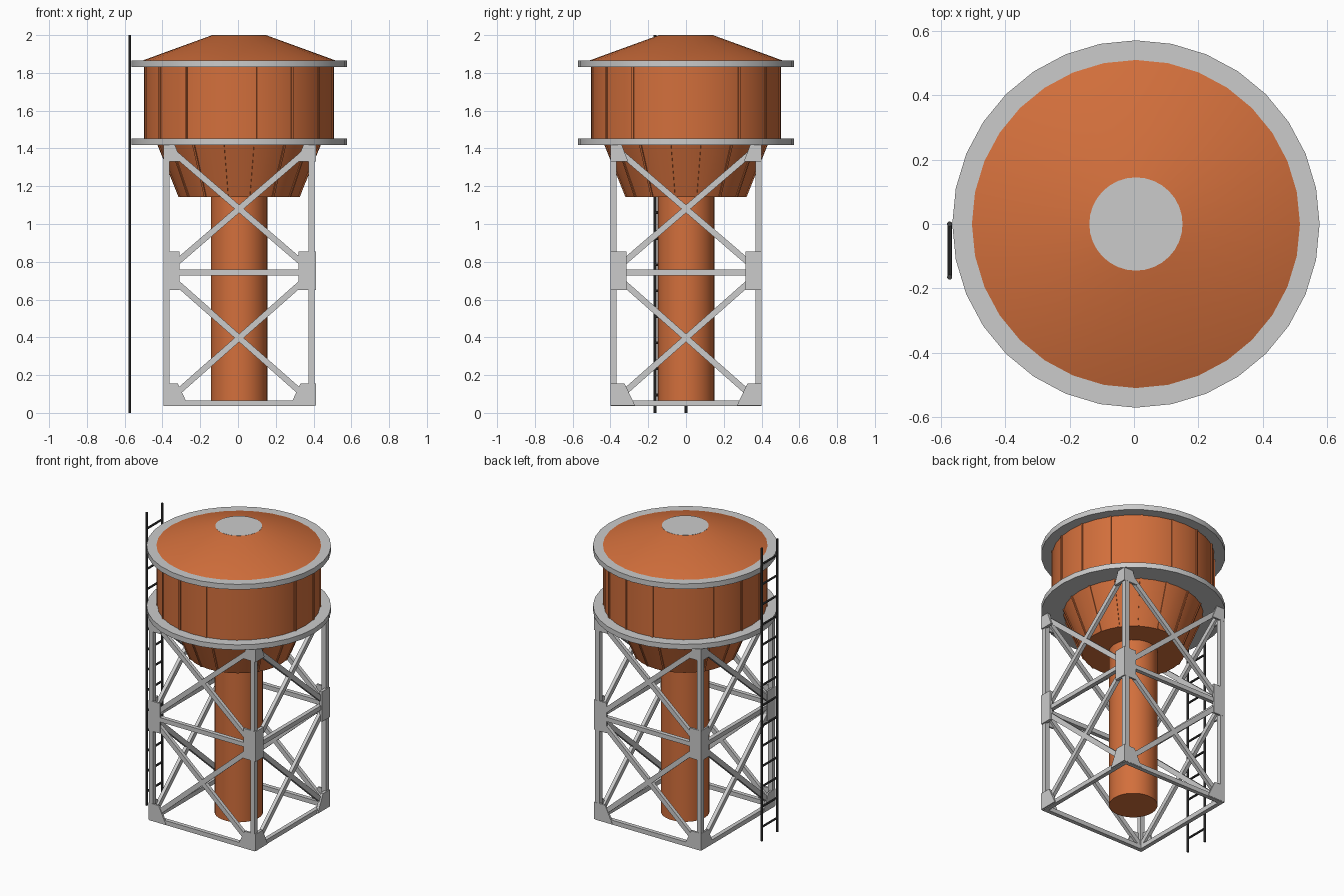
import bpy, bmesh, math
from mathutils import Vector, Matrix

if "Cube" in bpy.data.objects:
    bpy.data.objects.remove(bpy.data.objects["Cube"])

CX = 0.006   # tower axis sits slightly right of the ladder-inclusive centre


def material(name, rgb):
    m = bpy.data.materials.new(name)
    m.diffuse_color = (*rgb, 1)
    m.use_nodes = True
    m.node_tree.nodes["Principled BSDF"].inputs["Base Color"].default_value = m.diffuse_color
    return m


ORANGE = material("orange_paint", (0.65, 0.16, 0.045))
DARK = material("dark_steel", (0.05, 0.05, 0.05))


def finish(name, bm, mat=None, smooth=False):
    bmesh.ops.recalc_face_normals(bm, faces=bm.faces)
    me = bpy.data.meshes.new(name)
    bm.to_mesh(me)
    bm.free()
    ob = bpy.data.objects.new(name, me)
    bpy.context.collection.objects.link(ob)
    if mat:
        me.materials.append(mat)
    if smooth:
        bpy.ops.object.select_all(action='DESELECT')
        ob.select_set(True)
        bpy.context.view_layer.objects.active = ob
        bpy.ops.object.shade_smooth_by_angle(angle=math.radians(30))
    return ob


def lathe(name, profile, mat=None, closed=False, n=32):
    """Revolve (radius, z) points around the tower axis."""
    bm = bmesh.new()
    rings = [[bm.verts.new((CX + r * math.cos(2 * math.pi * i / n),
                            r * math.sin(2 * math.pi * i / n), z))
              for i in range(n)] for r, z in profile]
    pairs = list(zip(rings, rings[1:]))
    if closed:
        pairs.append((rings[-1], rings[0]))
    else:
        bm.faces.new(rings[0])
        bm.faces.new(rings[-1])
    for a, b in pairs:
        for i in range(n):
            j = (i + 1) % n
            bm.faces.new((a[i], a[j], b[j], b[i]))
    return finish(name, bm, mat, True)


def bar(bm, a, b, width, depth, normal):
    """Box from a to b; depth is measured along normal."""
    a, b, nrm = Vector(a), Vector(b), Vector(normal)
    d = (b - a).normalized()
    side = d.cross(nrm).normalized()
    rot = Matrix((side, nrm, d)).transposed().to_4x4()
    bmesh.ops.create_cube(bm, size=1, matrix=Matrix.Translation((a + b) / 2) @ rot
                          @ Matrix.Diagonal((width, depth, (b - a).length, 1)))


def plate(bm, pts, y0, y1):
    """Extruded (x, z) polygon between two y planes."""
    lo = [bm.verts.new((x, y0, z)) for x, z in pts]
    hi = [bm.verts.new((x, y1, z)) for x, z in pts]
    bm.faces.new(lo)
    bm.faces.new(hi)
    for i in range(len(pts)):
        j = (i + 1) % len(pts)
        bm.faces.new((lo[i], lo[j], hi[j], hi[i]))


# Tank, roof and central pipe
lathe("tank", [(0.32, 1.142), (0.437, 1.43), (0.503, 1.43), (0.503, 1.85)], ORANGE)
lathe("roof", [(0.51, 1.85), (0.51, 1.866), (0.145, 1.999)], ORANGE)
lathe("roof_cap", [(0.145, 1.99), (0.145, 2.0)])
lathe("pipe", [(0.15, 0.045), (0.15, 1.15)], ORANGE)

# Rings above and below the tank wall
for name, z0, z1 in (("lower_ring", 1.418, 1.453), ("upper_ring", 1.83, 1.866)):
    lathe(name, [(0.42, z0), (0.571, z0), (0.571, z1), (0.42, z1)], closed=True)

# Vertical seams on wall and funnel
bm = bmesh.new()
for k in range(16):
    t = 2 * math.pi * (k + 0.5) / 16
    c, s = math.cos(t), math.sin(t)
    bar(bm, (CX + 0.503 * c, 0.503 * s, 1.44), (CX + 0.503 * c, 0.503 * s, 1.84),
        0.012, 0.012, (c, s, 0))
    nrm = Vector((c * 0.288, s * 0.288, -0.117)).normalized()
    bar(bm, (CX + 0.32 * c, 0.32 * s, 1.144), (CX + 0.437 * c, 0.437 * s, 1.432),
        0.012, 0.012, nrm)
finish("tank_seams", bm, ORANGE)


# Four sides of the frame, each built as the front side and turned
H = 0.40                    # half width of the frame
LEVELS = (0.051, 0.743, 1.418)
braces, gussets = bmesh.new(), bmesh.new()
y = -H + 0.015
for k in range(4):
    side, gus = bmesh.new(), bmesh.new()
    for z in LEVELS[:2]:
        bar(side, (-H + 0.01, y, z), (H - 0.01, y, z), 0.03, 0.028, (0, -1, 0))
    for z0, z1 in zip(LEVELS, LEVELS[1:]):
        for sx in (-1, 1):
            bar(side, (-sx * 0.375, y, z0 + 0.015), (sx * 0.375, y, z1 - 0.015),
                0.032, 0.024, (0, -1, 0))
    # gusset plates at the foot, middle and head of each leg
    for sx in (-1, 1):
        for pts in ([(0, 0.04), (0.13, 0.04), (0.075, 0.155), (0, 0.155)],
                    [(0, 0.65), (0.085, 0.65), (0.085, 0.855), (0, 0.855)],
                    [(0, 1.33), (0.095, 1.33), (0.06, 1.418), (0, 1.418)]):
            out = 0.008 if k == 1 else 0.001
            plate(gus, [(sx * (H - u), z) for u, z in pts], -H - out, -H + 0.012)
    spin = Matrix.Translation((CX, 0, 0)) @ Matrix.Rotation(k * math.pi / 2, 4, 'Z')
    for src, dst in ((side, braces), (gus, gussets)):
        src.transform(spin)
        tmp = bpy.data.meshes.new("tmp")
        src.to_mesh(tmp)
        dst.from_mesh(tmp)
        src.free()
        bpy.data.meshes.remove(tmp)
finish("frame_braces", braces)
finish("gusset_plates", gussets)

# Legs
bm = bmesh.new()
for sx in (-1, 1):
    for sy in (-1, 1):
        px, py = CX + sx * (H - 0.016), sy * (H - 0.016)
        bar(bm, (px, py, 0.037), (px, py, 1.42), 0.032, 0.032, (0, 1, 0))
finish("legs", bm)

# Ladder: two rails and evenly spaced rungs
LX, Y0, Y1 = -0.573, -0.165, 0.0
bm = bmesh.new()


def rod(a, b, r):
    a, b = Vector(a), Vector(b)
    rot = Vector((0, 0, 1)).rotation_difference(b - a).to_matrix().to_4x4()
    bmesh.ops.create_cone(bm, cap_ends=True, segments=10, radius1=r, radius2=r,
                          depth=(b - a).length,
                          matrix=Matrix.Translation((a + b) / 2) @ rot)


for yy in (Y0, Y1):
    rod((LX, yy, 0), (LX, yy, 2), 0.008)
for i in range(14):
    z = 0.095 + 0.138 * i
    rod((LX, Y0, z), (LX, Y1, z), 0.007)
finish("ladder", bm, DARK, True)
